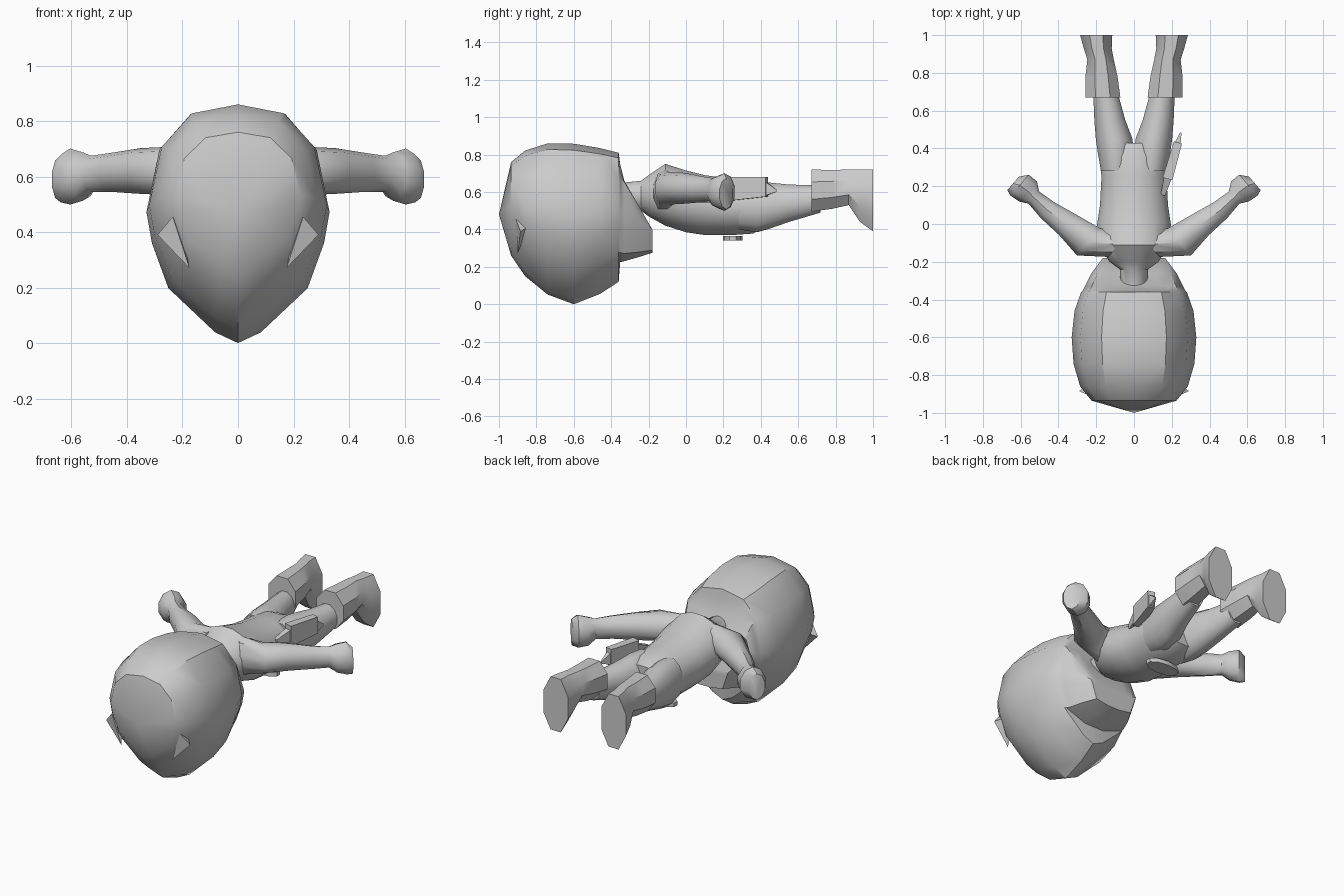
import bpy, bmesh
from math import sin, cos, pi, radians
from mathutils import Vector, Matrix

if "Cube" in bpy.data.objects:
    bpy.data.objects.remove(bpy.data.objects["Cube"])


def finish(name, bm, angle=40):
    bmesh.ops.remove_doubles(bm, verts=bm.verts[:], dist=0.0005)
    bmesh.ops.recalc_face_normals(bm, faces=bm.faces[:])
    me = bpy.data.meshes.new(name)
    bm.to_mesh(me)
    bm.free()
    ob = bpy.data.objects.new(name, me)
    bpy.context.collection.objects.link(ob)
    bpy.ops.object.select_all(action='DESELECT')
    bpy.context.view_layer.objects.active = ob
    ob.select_set(True)
    bpy.ops.object.shade_smooth_by_angle(angle=radians(angle))
    return ob


def skin(name, rings, angle=40):
    """Bridge a list of point rings and cap both ends."""
    bm = bmesh.new()
    rows = [[bm.verts.new(p) for p in r] for r in rings]
    n = len(rows[0])
    for a, b in zip(rows, rows[1:]):
        for i in range(n):
            j = (i + 1) % n
            bm.faces.new((a[i], a[j], b[j], b[i]))
    bm.faces.new(rows[0])
    bm.faces.new(rows[-1])
    return finish(name, bm, angle)


def oval(c, u, v, n):
    return [c + u * cos(2 * pi * (i + .5) / n) + v * sin(2 * pi * (i + .5) / n) for i in range(n)]


def tube_y(name, data, n=12, s=1, angle=40):
    """Rings along y given as (y, x centre, half width, z low, z high)."""
    k = 1 / cos(pi / n)
    skin(name, [oval(Vector((s * x, y, (lo + hi) / 2)), Vector((w * k, 0, 0)),
                     Vector((0, 0, (hi - lo) / 2 * k)), n)
                for y, x, w, lo, hi in data], angle)


def hull(name, pts):
    bm = bmesh.new()
    for p in pts:
        bm.verts.new(p)
    bmesh.ops.convex_hull(bm, input=bm.verts[:])
    return finish(name, bm, 20)


# Head: teardrop section, scaled along y, with a cut neck and a stepped chin
half = [(0, 1), (.52, .96), (.86, .81), (1, .55), (.94, .42), (.76, .23), (.25, .045), (0, 0)]
section = half + [(-x, z) for x, z in half[-2:0:-1]]
head = [  # y, half width, low, high, clamp low, clamp high
    (-1.0, .0001, .48, .4801, 0, 1),
    (-.935, .225, .26, .76, 0, 1),
    (-.86, .285, .15, .822, 0, 1),
    (-.74, .32, .052, .86, 0, 1),
    (-.60, .33, 0, .858, 0, 1),
    (-.46, .315, .055, .835, 0, 1),
    (-.36, .28, .12, .81, 0, 1),
    (-.352, .272, .12, .80, .225, .75),
    (-.33, .26, .12, .78, .23, .66),
    (-.26, .225, .14, .74, .25, .54),
    (-.18, .165, .18, .65, .275, .40),
]
skin("head", [[(x * w, y, min(max(lo + z * (hi - lo), cl), ch)) for x, z in section]
              for y, w, lo, hi, cl, ch in head], 35)

# Torso with neck
tube_y("torso", [
    (-.34, 0, .07, .51, .65), (-.24, 0, .075, .50, .66), (-.2, 0, .13, .47, .69),
    (-.11, 0, .19, .42, .75), (0, 0, .195, .385, .715), (.1, 0, .18, .37, .69),
    (.25, 0, .172, .37, .67), (.36, 0, .185, .378, .66), (.43, 0, .15, .42, .63)], 16)

arm = [  # x, y, z, half across, half height
    (.08, -.11, .6, .09, .12), (.24, -.095, .62, .10, .085), (.35, -.005, .62, .075, .08),
    (.46, .075, .615, .058, .068), (.53, .14, .61, .045, .063), (.56, .172, .60, .075, .085),
    (.605, .205, .60, .078, .098), (.64, .215, .59, .05, .08)]

for s, side in ((1, "right"), (-1, "left")):
    # Arm and fist
    across = Vector((-.65 * s, .75, 0))
    skin(side + "_arm", [oval(Vector((s * x, y, z)), across * w, Vector((0, 0, h)) * 1.03, 10)
                         for x, y, z, w, h in arm])
    # Leg
    tube_y(side + "_leg", [
        (.28, .09, .085, .40, .65), (.38, .097, .095, .385, .658), (.45, .105, .097, .405, .65),
        (.55, .128, .082, .44, .64), (.72, .155, .062, .49, .635)], 12, s)
    # Boot
    tube_y(side + "_boot", [
        (.67, .165, .093, .495, .72), (.78, .172, .085, .51, .718), (.87, .177, .07, .53, .72),
        (.93, .192, .074, .44, .72), (1.0, .2, .085, .39, .72)], 8, s, 35)
    # Pointed ear
    hull(side + "_ear", [(s * x, y, z) for x, y, z in (
        (.235, -.91, .455), (.175, -.90, .27), (.25, -.85, .41), (.2, -.85, .4), (.29, -.885, .39))])

# Belt buckle
skin("buckle", [oval(Vector((0, .25, z)), Vector((.11, 0, 0)), Vector((0, .053, 0)), 10)
                for z in (.34, .365)], 30)

# Sheath with tip and grip, tilted at the hip
turn = Matrix.Translation((.205, .335, .617)) @ Matrix.Rotation(radians(-16), 4, 'Z')


def hip_piece(name, ends):
    skin(name, [[turn @ Vector((a * w, y, z + b * h)) for a, b in ((-1, -1), (1, -1), (1, 1), (-1, 1))]
                for y, w, z, h in ends], 20)


hip_piece("sheath", [(-.1, .027, 0, .063), (.1, .022, .01, .052)])
hip_piece("sheath_tip", [(.1, .015, 0, .035), (.155, .004, -.01, .006)])
hip_piece("grip", [(-.19, .012, -.02, .02), (-.1, .02, 0, .035)])
